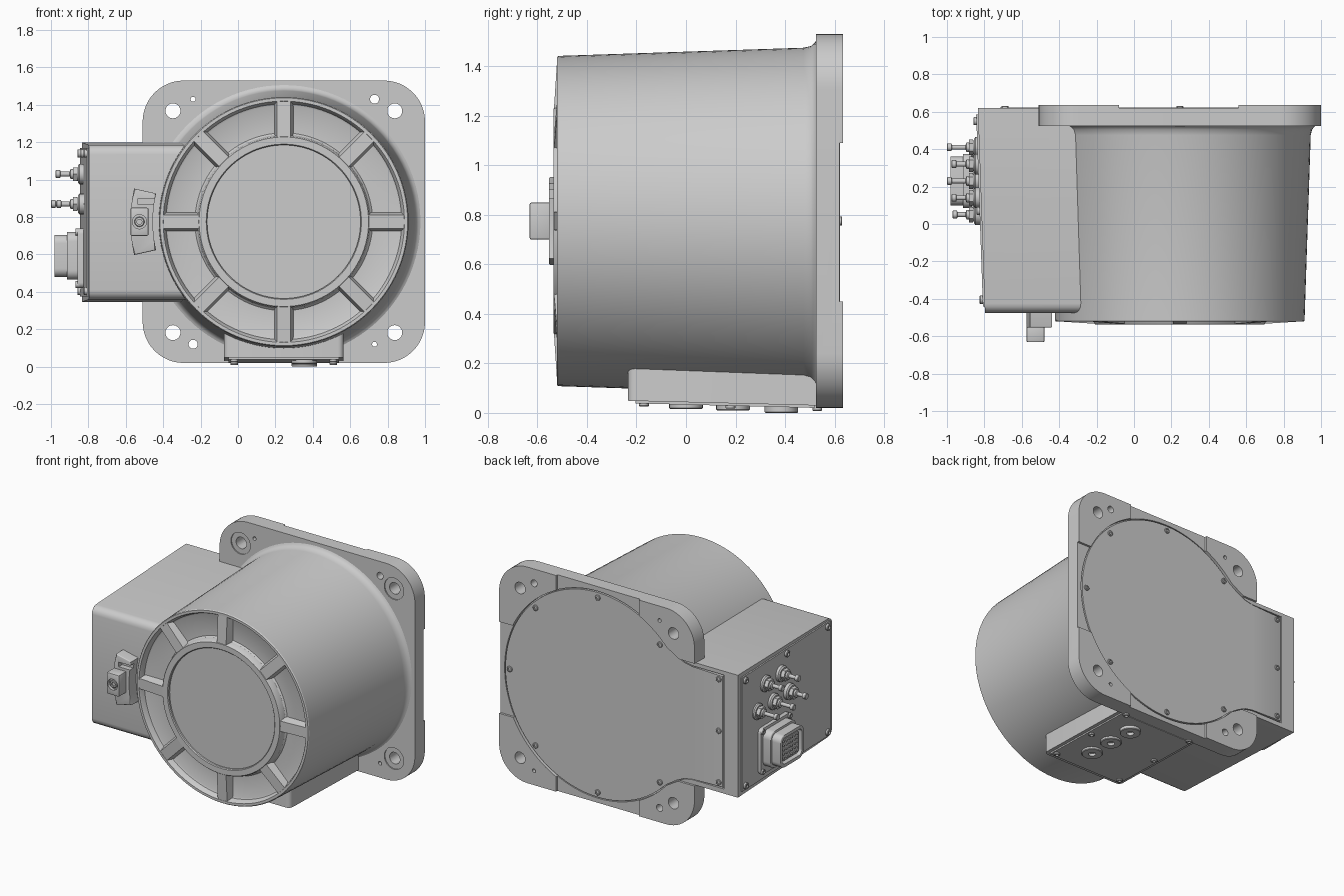
import bpy, bmesh, math
from mathutils import Vector, Matrix

if "Cube" in bpy.data.objects:
    bpy.data.objects.remove(bpy.data.objects["Cube"])

CX, CZ = 0.245, 0.775          # drum axis


def finish(name, bm, angle=32):
    bmesh.ops.recalc_face_normals(bm, faces=bm.faces)
    me = bpy.data.meshes.new(name)
    bm.to_mesh(me)
    bm.free()
    ob = bpy.data.objects.new(name, me)
    bpy.context.collection.objects.link(ob)
    smooth(ob, angle)
    return ob


def smooth(ob, angle=32):
    bpy.ops.object.select_all(action='DESELECT')
    ob.select_set(True)
    bpy.context.view_layer.objects.active = ob
    bpy.ops.object.shade_smooth_by_angle(angle=math.radians(angle))


def lathe(name, prof, loc, axis, n=24):
    """Revolve (radius, height) points around an axis through loc."""
    mat = Matrix.Translation(loc) @ Vector(axis).to_track_quat('Z', 'Y').to_matrix().to_4x4()
    bm = bmesh.new()
    rings = []
    for r, h in prof:
        k = 1 if r == 0 else n
        rings.append([bm.verts.new(mat @ Vector((r * math.cos(2 * math.pi * i / n),
                                                 r * math.sin(2 * math.pi * i / n), h))) for i in range(k)])
    for a, b in zip(rings, rings[1:]):
        for i in range(n):
            j = (i + 1) % n
            f = [a[i % len(a)], a[j % len(a)], b[j % len(b)], b[i % len(b)]]
            f = list(dict.fromkeys(f))
            if len(f) > 2:
                bm.faces.new(f)
    return finish(name, bm)


def prism(name, pts, a, b, axis='Y', bevel=0):
    """Extrude a 2D outline along an axis from a to b; bevel rounds the rim at a."""
    put = {'X': lambda u, v, t: (t, u, v), 'Y': lambda u, v, t: (u, t, v), 'Z': lambda u, v, t: (u, v, t)}[axis]
    bm = bmesh.new()
    lo = [bm.verts.new(put(u, v, a)) for u, v in pts]
    hi = [bm.verts.new(put(u, v, b)) for u, v in pts]
    cap = bm.faces.new(lo)
    bm.faces.new(hi[::-1])
    for i in range(len(pts)):
        j = (i + 1) % len(pts)
        bm.faces.new((lo[i], lo[j], hi[j], hi[i]))
    if bevel:
        bmesh.ops.bevel(bm, geom=list(cap.edges), offset=bevel, segments=3, profile=0.5, affect='EDGES')
    return finish(name, bm)


def hull(name, pts, bevel=0, pick=None, segs=4):
    bm = bmesh.new()
    vs = [bm.verts.new(p) for p in pts]
    bmesh.ops.convex_hull(bm, input=vs)
    bmesh.ops.dissolve_limit(bm, angle_limit=0.02, verts=bm.verts, edges=bm.edges)
    if bevel:
        es = [e for e in bm.edges if pick is None or pick(e.verts[0].co, e.verts[1].co)]
        bmesh.ops.bevel(bm, geom=es, offset=bevel, segments=segs, profile=0.5, affect='EDGES')
    return finish(name, bm)


def box(name, x, y, z, bevel=0):
    return hull(name, [(i, j, k) for i in x for j in y for k in z], bevel, segs=2)


def rrect(u0, u1, v0, v1, r, n=8):
    pts = []
    for k, (u, v) in enumerate([(u1 - r, v1 - r), (u0 + r, v1 - r), (u0 + r, v0 + r), (u1 - r, v0 + r)]):
        for i in range(n + 1):
            t = math.pi / 2 * (k + i / n)
            pts.append((u + r * math.cos(t), v + r * math.sin(t)))
    return pts


def cut(ob, cutters, keep=False):
    for c in cutters:
        m = ob.modifiers.new("cut", 'BOOLEAN')
        m.object, m.operation, m.solver = c, 'DIFFERENCE', 'EXACT'
        bpy.context.view_layer.objects.active = ob
        bpy.ops.object.modifier_apply(modifier=m.name)
        if not keep:
            bpy.data.objects.remove(c)
    smooth(ob)


def screw(name, loc, axis, r=0.018, h=0.02):
    return lathe(name, [(0, -0.01), (r, -0.01), (r, h * .8), (r * .85, h), (r * .5, h), (r * .5, h * .4), (0, h * .4)],
                 loc, axis, 16)


def cover_outline(g):
    """Circle blended into a rectangular tongue; g grows it."""
    r, pts = 0.715 + g, []
    for i in range(-46, 47):
        t = math.radians(i * 3)
        pts.append((CX + r * math.cos(t), CZ + r * math.sin(t)))
    h = 0.39 + g
    tongue = [(-0.36, h + .045), (-0.42, h + .012), (-0.48, h), (-0.72 - g, h)]
    return pts + [(x, CZ + z) for x, z in tongue] + [(x, CZ - z) for x, z in tongue[::-1]]


# main drum with recessed, ringed front
lathe("drum", [(0, 0.6), (0.72, 0.6), (0.745, 0.53), (0.722, 0.522), (0.707, 0.505), (0.70, 0.475), (0.667, -0.515),
               (0.662, -0.522), (0.645, -0.522), (0.64, -0.515), (0.63, -0.485), (0.62, -0.48), (0.475, -0.48),
               (0.465, -0.49), (0.458, -0.53), (0.453, -0.536), (0.415, -0.536), (0.41, -0.53), (0.41, -0.518),
               (0, -0.518)], (CX, 0, CZ), (0, 1, 0), 96)

# eight radial ribs on the drum front
for i in range(8):
    t = i * math.pi / 4
    pts = []
    for r, top in ((0.445, -0.534), (0.645, -0.521)):
        for s in (-1, 1):
            for w, y in ((0.036, top), (0.052, -0.475)):
                pts.append((CX + r * math.cos(t) - s * w * math.sin(t), y, CZ + r * math.sin(t) + s * w * math.cos(t)))
    hull(f"front_rib_{i + 1}", pts)

# mounting flange with raised corner pads, holes and cover recess
flange = prism("mounting_flange", rrect(-0.51, 1.0, 0.02, 1.53, 0.22, 12), 0.525, 0.635, 'Y', 0.018)
cutters = [box("c", (-0.08, 0.56), (0.62, 0.7), (-0.1, 1.7)),
           box("c", (0.3, 1.2), (0.62, 0.7), (0.45, 1.09)),
           box("c", (-0.7, 0.3), (0.62, 0.7), (0.345, 1.2)),
           prism("c", cover_outline(0.008), 0.606, 0.7)]
for sx in (-1, 1):
    for sz in (-1, 1):
        x, z = CX + sx * 0.593, CZ + sz * 0.593
        sr = 0.024 if sx == sz else 0.013
        for u, v, r, y1 in ((x, z, 0.04, 0.7), (x, z, 0.075, 0.533), (CX + sx * 0.485, CZ + sz * 0.655, sr, 0.7)):
            cutters.append(lathe("c", [(0, 0.4), (r, 0.4), (r, y1), (0, y1)], (u, 0, v), (0, 1, 0), 32))
cut(flange, cutters)

# side electronics housing, tapered, with rounded front edges
pts = [(x, y, z) for y, xl, z0, z1 in ((-0.475, -0.797, 0.36, 1.185), (0.62, -0.835, 0.345, 1.2))
       for x in (xl, -0.22) for z in (z0, z1)]
housing = hull("side_housing", pts, 0.05, lambda a, b: a.y < -.4 and b.y < -.4 and abs(a.z - b.z) < .1)
cut(housing, [prism("c", cover_outline(0.008), 0.606, 0.7)])

# rear cover and its screws
prism("rear_cover", cover_outline(0), 0.622, 0.59, 'Y', 0.004)
for i in range(7):
    t = math.radians(-135 + 45 * i)
    screw(f"rear_screw_{i + 1}", (CX + .68 * math.cos(t), 0.62, CZ + .68 * math.sin(t)), (0, 1, 0), 0.019, 0.011)
for i, z in enumerate((0.415, CZ, 1.135)):
    screw(f"rear_tongue_screw_{i + 1}", (-0.69, 0.62, z), (0, 1, 0), 0.019, 0.011)


def side_x(y):
    return -0.835 + (0.62 - y) * 0.035


# connector panel on the housing side
hull("connector_panel", [(side_x(y) + dx, y, z) for y in (-0.44, 0.585) for dx in (-0.01, 0.02) for z in (0.375, 1.17)])
for i, (y, z) in enumerate([(y, z) for y in (-0.405, 0.07, 0.55) for z in (0.405, 1.14) if y != 0.07] +
                           [(0.07, 1.14)]):
    screw(f"panel_screw_{i + 1}", (side_x(y) - 0.01, y, z), (-1, 0, 0), 0.022, 0.016)

# five coaxial connectors in two staggered rows
for i, (y, z, end) in enumerate([(0.14, 1.03, .975), (0.32, 1.03, .975), (0.05, 0.87, .97),
                                 (0.23, 0.87, 1.0), (0.41, 0.87, 1.0)]):
    lathe(f"coax_base_{i + 1}", [(0, .8), (.055, .8), (.055, .848), (.046, .856), (.036, .856), (.036, .868), (.026, .874),
                                 (.026, .895), (.013, .9), (.013, end - .026), (.021, end - .024), (.021, end - .003),
                                 (.018, end), (0, end)], (0, y, z), (-1, 0, 0), 20)
    lathe(f"coax_nut_{i + 1}", [(0, .86), (.042, .86), (.042, .883), (0, .883)], (0, y, z), (-1, 0, 0), 6)

# multi-pin rectangular connector
prism("multipin_flange", rrect(0.06, 0.40, 0.42, 0.74, 0.03), -0.858, -0.82, 'X', 0.005)
prism("multipin_collar", rrect(0.085, 0.375, 0.465, 0.72, 0.05), -0.915, -0.85, 'X', 0.008)
shell = prism("multipin_shell", rrect(0.10, 0.36, 0.48, 0.705, 0.045), -0.982, -0.9, 'X', 0.006)
cut(shell, [prism("c", rrect(0.122, 0.338, 0.502, 0.683, 0.03), -1.1, -0.945, 'X')])
prism("multipin_insert", rrect(0.138, 0.322, 0.517, 0.668, 0.02), -0.968, -0.93, 'X')
for i in range(6):
    for j in range(5):
        y, z = 0.155 + i * 0.03, 0.535 + j * 0.029
        lathe(f"contact_{i}_{j}", [(0, .96), (.008, .96), (.008, .974), (0, .974)], (0, y, z), (-1, 0, 0), 8)
for i, (y, z) in enumerate([(y, z) for y in (0.08, 0.38) for z in (0.44, 0.72)]):
    screw(f"multipin_screw_{i + 1}", (-0.858, y, z), (-1, 0, 0), 0.018, 0.012)

# arc-shaped clamp with square block on the housing front
arc = [(CX + r * math.cos(math.pi + s * math.radians(a)), CZ + r * math.sin(math.pi + s * math.radians(a)))
       for r, s in ((0.70, 1), (0.82, -1)) for a in (-12.5, -8, -4, 0, 4, 8, 12.5)]
clamp = prism("clamp_plate", arc, -0.553, -0.46, 'Y', 0.006)
cut(clamp, [box("c", (-0.535, -0.44), (-0.6, -0.515), (0.868, 0.9))])
block = box("clamp_block", (-0.575, -0.478), (-0.632, -0.53), (0.70, 0.85), 0.008)
cut(block, [lathe("c", [(0, .61), (.038, .61), (.038, .7), (0, .7)], (-0.527, 0, CZ), (0, -1, 0), 24)])
screw("clamp_screw", (-0.527, -0.61, CZ), (0, -1, 0), 0.027, 0.016)


def under_z(y):
    return 0.045 - (y + 0.23) * 0.025


# underside pad, plate, ports and screws
hull("underside_pad", [(x, y, z) for y in (-0.235, 0.56) for x in (-0.075, 0.565)
                       for z in (under_z(y) + 0.004, 0.25)], 0.03,
     lambda a, b: abs(a.z - b.z) > .1 and a.y < 0)
hull("underside_plate", [(x, y, under_z(y) + dz) for y in (-0.205, 0.52) for x in (-0.05, 0.54) for dz in (-0.006, 0.03)])
for i, y in enumerate((0.0, 0.19, 0.385)):
    h = 0.024 if i < 2 else under_z(y)
    lathe(f"underside_port_{i + 1}", [(0, -.02), (.068, -.02), (.068, h - .004), (.064, h), (.024, h), (.024, h - .02),
                                      (0, h - .02)], (0.355, y, under_z(y)), (0, 0, -1), 32)
for i, (x, y) in enumerate([(x, y) for x in (-0.02, 0.51) for y in (-0.17, 0.18, 0.53)]):
    screw(f"underside_screw_{i + 1}", (x, y, under_z(y)), (0, 0, -1), 0.02, 0.018)
